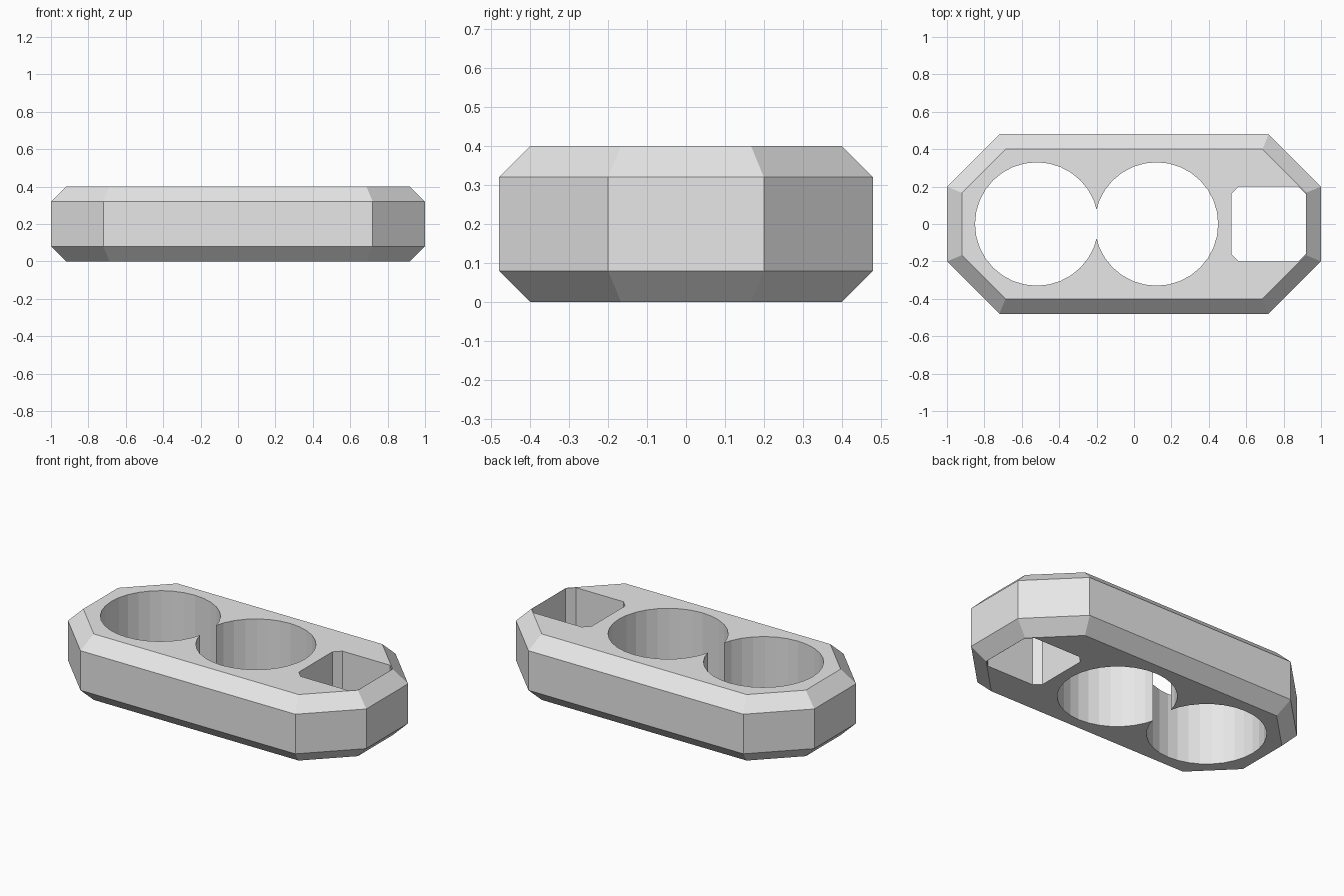
import bpy
import bmesh
from math import sin, cos, tau, sqrt

cube = bpy.data.objects.get("Cube")
if cube:
    bpy.data.objects.remove(cube, do_unlink=True)

LENGTH, DEPTH, HEIGHT = 1.0, 0.48, 0.4   # half length, half depth, full height
CORNER, BEVEL = 0.28, 0.08               # plan corner cut, edge bevel
HOLE_RADIUS, HOLE_SIDES = 0.33, 32

# Single plain grey material
grey = bpy.data.materials.new("plain_grey")
grey.use_nodes = True
colour = (0.8, 0.8, 0.8, 1)
grey.diffuse_color = colour
grey.node_tree.nodes["Principled BSDF"].inputs["Base Color"].default_value = colour


def cut_rectangle(x0, x1, half_y, cut):
    """Rectangle with its four corners cut at 45 degrees."""
    right = [(x1 - cut, -half_y), (x1, cut - half_y), (x1, half_y - cut), (x1 - cut, half_y)]
    left = [(x0 + x1 - x, y) for x, y in reversed(right)]
    return right + left


def circle(cx):
    angles = [tau * i / HOLE_SIDES for i in range(HOLE_SIDES)]
    return [(cx + HOLE_RADIUS * cos(a), HOLE_RADIUS * sin(a)) for a in angles]


def loft(name, sections):
    """Closed solid through (height, outline) sections."""
    bm = bmesh.new()
    rings = [[bm.verts.new((x, y, z)) for x, y in outline] for z, outline in sections]
    bm.faces.new(rings[0][::-1])
    bm.faces.new(rings[-1])
    for low, high in zip(rings, rings[1:]):
        for i in range(len(low)):
            j = (i + 1) % len(low)
            bm.faces.new((low[i], low[j], high[j], high[i]))
    mesh = bpy.data.meshes.new(name)
    bm.to_mesh(mesh)
    bm.free()
    mesh.materials.append(grey)
    obj = bpy.data.objects.new(name, mesh)
    bpy.context.collection.objects.link(obj)
    return obj


# Elongated octagonal body with bevelled top and bottom rims
outer = cut_rectangle(-LENGTH, LENGTH, DEPTH, CORNER)
inner_cut = CORNER - BEVEL * (2 - sqrt(2))
inner = cut_rectangle(BEVEL - LENGTH, LENGTH - BEVEL, DEPTH - BEVEL, inner_cut)
body = loft("body", [(0, inner), (BEVEL, outer), (HEIGHT - BEVEL, outer), (HEIGHT, inner)])

# Two overlapping round holes and a slot through the left end
openings = {
    "outer_hole_cutter": circle(-0.52),
    "middle_hole_cutter": circle(0.12),
    "slot_cutter": cut_rectangle(0.52, 0.919, 0.2, 0.04),
}
cutters = []
for name, outline in openings.items():
    cutter = loft(name, [(-0.1, outline), (HEIGHT + 0.1, outline)])
    cutter.hide_render = True
    cutters.append(cutter)
    cut = body.modifiers.new(name, "BOOLEAN")
    cut.operation = "DIFFERENCE"
    cut.solver = "EXACT"
    cut.object = cutter

# Apply the cuts and discard the cutters
bpy.context.view_layer.update()
graph = bpy.context.evaluated_depsgraph_get()
finished = bpy.data.meshes.new_from_object(body.evaluated_get(graph))
body.modifiers.clear()
body.data = finished
for cutter in cutters:
    bpy.data.objects.remove(cutter, do_unlink=True)
